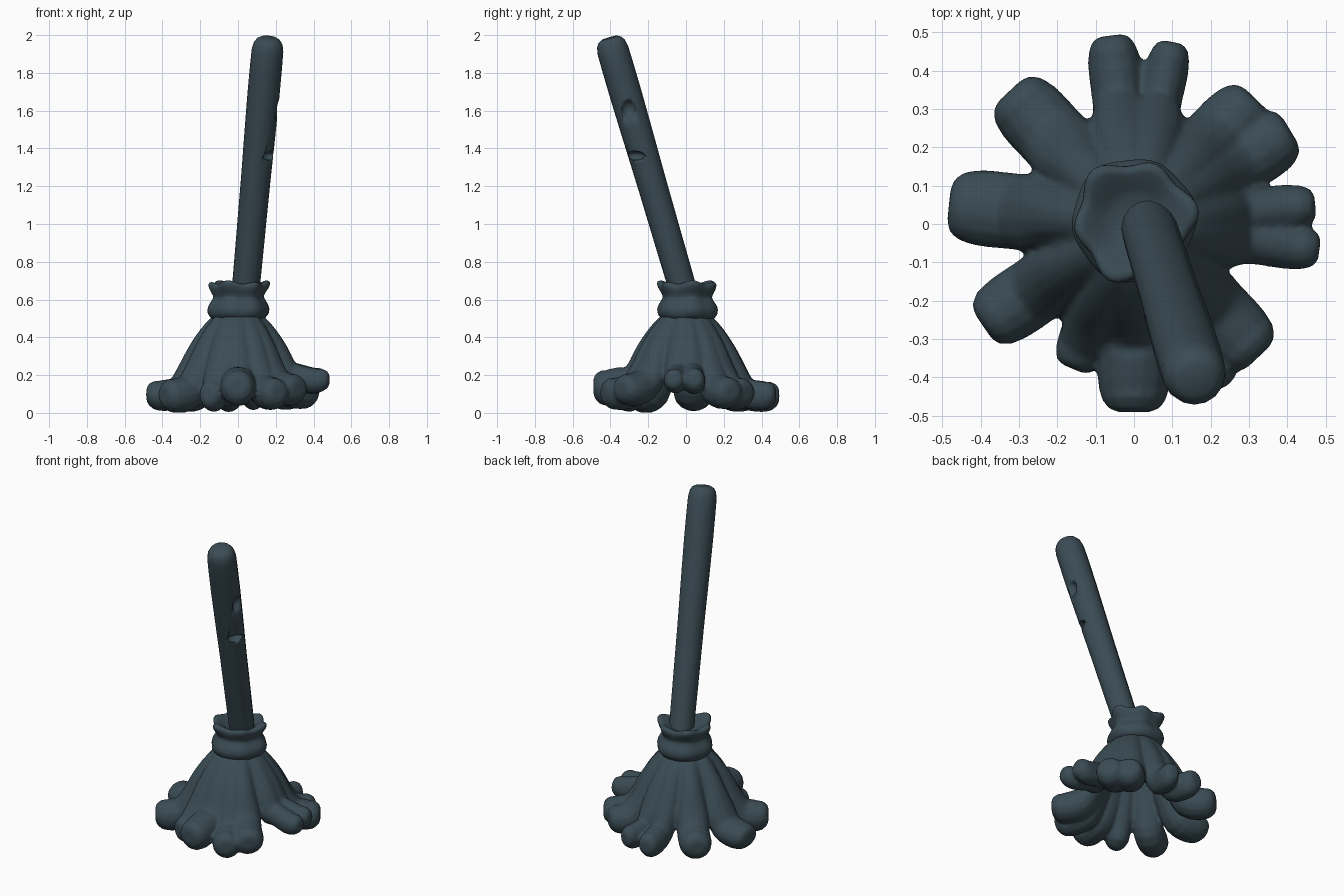
import bpy, bmesh, math
from mathutils import Vector

if "Cube" in bpy.data.objects:
    bpy.data.objects.remove(bpy.data.objects["Cube"])

slate = bpy.data.materials.new("dark slate")
slate.diffuse_color = (0.043, 0.072, 0.09, 1)
slate.use_nodes = True
slate.node_tree.nodes["Principled BSDF"].inputs["Base Color"].default_value = slate.diffuse_color


def finish(bm, name, sharp=40):
    bmesh.ops.recalc_face_normals(bm, faces=bm.faces)
    me = bpy.data.meshes.new(name)
    bm.to_mesh(me)
    bm.free()
    me.materials.append(slate)
    ob = bpy.data.objects.new(name, me)
    bpy.context.collection.objects.link(ob)
    bpy.ops.object.select_all(action='DESELECT')
    bpy.context.view_layer.objects.active = ob
    ob.select_set(True)
    bpy.ops.object.shade_smooth_by_angle(angle=math.radians(sharp))
    return ob


def loft(bm, rings):
    """Skin a list of point rings and cap both ends."""
    vs = [[bm.verts.new(p) for p in r] for r in rings]
    n = len(vs[0])
    for a, b in zip(vs, vs[1:]):
        for i in range(n):
            j = (i + 1) % n
            bm.faces.new((a[i], a[j], b[j], b[i]))
    bm.faces.new(vs[0][::-1])
    bm.faces.new(vs[-1])


def ellipse(c, u, v, n):
    return [c + u * math.cos(2 * math.pi * i / n) + v * math.sin(2 * math.pi * i / n)
            for i in range(n)]


def spline(pts, steps=3):
    """Catmull-Rom smoothing of a list of equal-length tuples."""
    out = []
    for i in range(len(pts) - 1):
        p0, p1, p2, p3 = pts[max(i - 1, 0)], pts[i], pts[i + 1], pts[min(i + 2, len(pts) - 1)]
        for s in range(steps):
            t = s / steps
            out.append(tuple(0.5 * (2 * b + (c - a) * t + (2 * a - 5 * b + 4 * c - e) * t * t
                                    + (3 * b - a - 3 * c + e) * t ** 3)
                             for a, b, c, e in zip(p0, p1, p2, p3)))
    return out + [pts[-1]]


# Leaning handle with rounded end
bm = bmesh.new()
base, axis = Vector((0.045, -0.03, 0.7)), Vector((0.114, -0.366, 1.25))
d = axis.normalized()
u = Vector((0, 1, 0)).cross(d).normalized()
v = d.cross(u)
loft(bm, [ellipse(base + axis * t, u * r, v * r, 16) for t, r in
          [(-0.1, 0.071), (0, 0.074), (0.2, 0.076), (0.4, 0.078), (0.51, 0.08), (0.55, 0.081),
           (0.66, 0.083), (0.78, 0.085), (0.9, 0.085), (0.975, 0.084), (1.003, 0.077),
           (1.02, 0.063), (1.028, 0.044)]])
handle = finish(bm, "handle")

# Chips carved in the right side of the handle
for name, loc, size in [("round_chip_cutter", (0.226, -0.305, 1.605), (0.05, 0.042, 0.055)),
                        ("wedge_chip_cutter", (0.175, -0.272, 1.362), (0.05, 0.055, 0.026))]:
    bm = bmesh.new()
    bmesh.ops.create_icosphere(bm, subdivisions=2, radius=1)
    bmesh.ops.scale(bm, vec=size, verts=bm.verts)
    bmesh.ops.translate(bm, vec=loc, verts=bm.verts)
    cutter = finish(bm, name)
    cutter.hide_render = True
    m = handle.modifiers.new("chip", 'BOOLEAN')
    m.operation, m.object, m.solver = 'DIFFERENCE', cutter, 'EXACT'
    bpy.context.view_layer.objects.active = handle
    bpy.ops.object.modifier_apply(modifier=m.name)
    bpy.data.objects.remove(cutter)

# Gathered, lumpy collar: (radius, z, ruffle strength)
bm = bmesh.new()
rings = []
for r, z, k in spline([(0.10, 0.49, 0), (0.14, 0.50, .02), (0.16, 0.53, .03), (0.157, 0.565, .03),
                       (0.135, 0.60, .04), (0.132, 0.62, .05), (0.15, 0.655, .08),
                       (0.153, 0.68, .09), (0.137, 0.69, .09), (0.112, 0.678, .08),
                       (0.06, 0.645, 0)], 2):
    ring = []
    for i in range(48):
        a = 2 * math.pi * i / 48
        w = 0.8 * math.sin(6 * a + 0.6) + 0.5 * math.sin(3 * a + 1)
        rr = r * (1 + k * w)
        ring.append(Vector((rr * math.cos(a), rr * math.sin(a) + 0.01, z + 0.1 * k * w)))
    rings.append(ring)
loft(bm, rings)
finish(bm, "collar", 70)

# Mop tufts fused over a hollow skirt
bm = bmesh.new()
loft(bm, [ellipse(Vector((0, 0, z)), Vector((r, 0, 0)), Vector((0, r, 0)), 32) for r, z in
          [(0.11, 0.52), (0.16, 0.47), (0.21, 0.38), (0.245, 0.30), (0.265, 0.22), (0.235, 0.2),
           (0.17, 0.31), (0.10, 0.42), (0.03, 0.47)]])
# angle, reach, half width, tip height, tip half thickness
tufts = [(97, 0.495, 0.07, 0.105, 0.08), (78, 0.485, 0.058, 0.11, 0.075),
         (46, 0.455, 0.09, 0.12, 0.085), (31, 0.475, 0.09, 0.125, 0.085),
         (6, 0.475, 0.062, 0.185, 0.07), (-8, 0.488, 0.062, 0.185, 0.065),
         (-47, 0.475, 0.095, 0.14, 0.085), (-64, 0.485, 0.085, 0.12, 0.085),
         (-90, 0.49, 0.095, 0.15, 0.095), (-113, 0.41, 0.07, 0.11, 0.085),
         (214, 0.475, 0.09, 0.11, 0.09), (174, 0.485, 0.10, 0.11, 0.08),
         (133, 0.475, 0.095, 0.115, 0.09)]
for ang, R, w, tz, th in tufts:
    a = math.radians(ang)
    out = Vector((math.cos(a), math.sin(a), 0))
    side = Vector((-math.sin(a), math.cos(a), 0))
    path = [(0.06, 0.52, .05, .045), (0.13, 0.435, .062, .06), (0.20, 0.325, .075, .068),
            (0.255, 0.215, max(w, .08), .074), (0.31, tz + 0.015, w, th),
            (R - 0.085, tz - 0.005, w, th), (R - 0.035, tz, w * .9, th * .88)]
    path = spline(path) + [(R - 0.01, tz, w * .72, th * .68), (R, tz, w * .45, th * .4)]
    rings = []
    for i, (r, z, hw, ht) in enumerate(path):
        p, q = path[max(i - 1, 0)], path[min(i + 1, len(path) - 1)]
        t = (out * (q[0] - p[0]) + Vector((0, 0, q[1] - p[1]))).normalized()
        rings.append(ellipse(out * r + Vector((0, 0, z)), side * hw, t.cross(side) * ht, 14))
    loft(bm, rings)
mop = finish(bm, "mop_tufts")
m = mop.modifiers.new("fuse", 'REMESH')
m.mode, m.voxel_size, m.use_smooth_shade = 'VOXEL', 0.01, True
m = mop.modifiers.new("soften", 'SMOOTH')
m.factor, m.iterations = 0.5, 3
for mod in ("fuse", "soften"):
    bpy.ops.object.modifier_apply(modifier=mod)
lo = min(p.co.z for p in mop.data.vertices)
for p in mop.data.vertices:          # rest the lowest tufts on the ground
    p.co.z -= lo * max(0, 1 - p.co.z / 0.4)
bpy.ops.object.shade_smooth()
